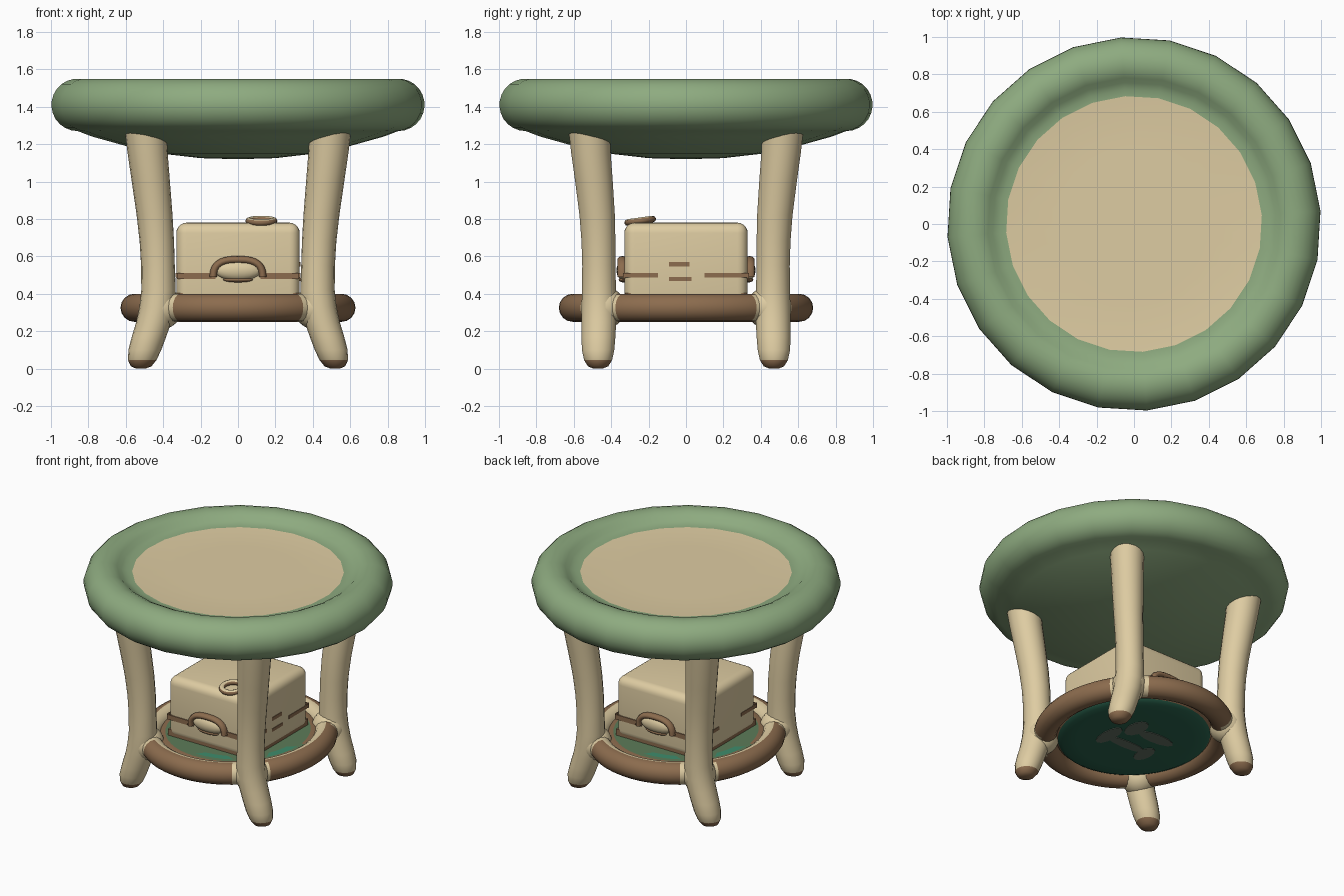
import bpy, bmesh, math
from mathutils import Vector, Matrix

if "Cube" in bpy.data.objects:
    bpy.data.objects.remove(bpy.data.objects["Cube"])

def mat(name, r, g, b):
    lin = lambda c: ((c / 255 + 0.055) / 1.055) ** 2.4
    m = bpy.data.materials.new(name)
    m.diffuse_color = (lin(r), lin(g), lin(b), 1)
    m.use_nodes = True
    m.node_tree.nodes["Principled BSDF"].inputs["Base Color"].default_value = m.diffuse_color
    return m

TAN = mat("cream wood", 222, 204, 162)
GREEN = mat("sage cushion", 142, 171, 128)
BROWN = mat("brown trim", 140, 108, 78)
MOSS = mat("moss green", 92, 124, 88)
TEAL = mat("dark teal", 42, 100, 78)
BRIGHT = mat("bright teal", 62, 140, 108)
GREY = mat("grey green", 98, 112, 98)

def finish(name, bm, mats, rule=None, angle=50):
    bmesh.ops.recalc_face_normals(bm, faces=bm.faces)
    bm.normal_update()
    if rule:
        for f in bm.faces:
            f.material_index = rule(f.calc_center_median(), f.normal)
    me = bpy.data.meshes.new(name)
    bm.to_mesh(me)
    bm.free()
    for m in mats:
        me.materials.append(m)
    ob = bpy.data.objects.new(name, me)
    bpy.context.collection.objects.link(ob)
    bpy.ops.object.select_all(action='DESELECT')
    bpy.context.view_layer.objects.active = ob
    ob.select_set(True)
    bpy.ops.object.shade_smooth_by_angle(angle=math.radians(angle))
    return ob

def loft(rings, wrap=False):
    """Skin a list of point loops; ends are capped unless wrapped."""
    bm = bmesh.new()
    vs = [[bm.verts.new(p) for p in r] for r in rings]
    n = len(vs[0])
    for k in range(len(vs) if wrap else len(vs) - 1):
        a, b = vs[k], vs[(k + 1) % len(vs)]
        for i in range(n):
            j = (i + 1) % n
            bm.faces.new((a[i], a[j], b[j], b[i]))
    if not wrap:
        bm.faces.new(vs[0])
        bm.faces.new(vs[-1])
    return bm

def circle(rx, ry, z, n, x=0, y=0, off=0):
    return [(x + rx * math.cos(off + 2 * math.pi * i / n),
             y + ry * math.sin(off + 2 * math.pi * i / n), z) for i in range(n)]

def block(name, lo, hi, m):
    bm = bmesh.new()
    lo, hi = Vector(lo), Vector(hi)
    bmesh.ops.create_cube(bm, size=1, matrix=Matrix.Translation((lo + hi) / 2) @ Matrix.Diagonal((*(hi - lo), 1)))
    return finish(name, bm, [m])

def ball(name, c, s, m):
    bm = bmesh.new()
    bmesh.ops.create_uvsphere(bm, u_segments=20, v_segments=12, radius=1,
                              matrix=Matrix.Translation(c) @ Matrix.Diagonal((*s, 1)))
    return finish(name, bm, [m])

# seat: domed underside, fat rolled rim and slightly sunken pale pad
prof = [(0.02, 1.12), (0.2, 1.125), (0.4, 1.148), (0.6, 1.19), (0.78, 1.24)]
for i in range(17):
    a = math.radians(-90 + i * 14.2)
    prof.append((0.86 + 0.14 * math.cos(a), 1.41 + 0.14 * math.sin(a)))
prof += [(0.72, 1.492), (0.685, 1.488)]
prof += [(0.4, 1.488)]
finish("seat", loft([circle(r, r, z, 24, off=math.radians(4)) for r, z in prof]), [GREEN, TAN],
       lambda c, n: int(n.z > 0.98 and c.z > 1.4 and math.hypot(c.x, c.y) < 0.66))

# legs: bowed, flared feet with brown tips
path = [(0.0, .520, .47, .025), (.012, .518, .47, .055), (.045, .512, .47, .076), (.1, .498, .47, .088),
        (.17, .476, .468, .092), (.25, .450, .466, .094), (.33, .432, .465, .095), (.42, .425, .465, .092),
        (.55, .428, .466, .090), (.68, .434, .468, .092), (.82, .446, .475, .096), (1.0, .466, .492, .102),
        (1.15, .483, .508, .107), (1.26, .493, .517, .111)]
for sx, nx in ((-1, "left"), (1, "right")):
    for sy, ny in ((-1, "front"), (1, "back")):
        rings = [circle(r, r, z, 18, sx * x, sy * y) for z, x, y, r in path]
        finish(f"{ny}_{nx}_leg", loft(rings), [TAN, BROWN], lambda c, n: int(c.z < 0.045))
        # swollen joint where leg meets the ring
        ball(f"{ny}_{nx}_joint", (sx * .41, sy * .44, .325), (.112, .115, .115), TAN)

# stretcher ring: brown outside, pale on the upper inner side and at the joints
rings = []
for i in range(64):
    a = 2 * math.pi * i / 64
    rings.append([((.553 + .075 * math.cos(t)) * math.cos(a), (.605 + .075 * math.cos(t)) * math.sin(a),
                   .325 + .075 * math.sin(t)) for t in [2 * math.pi * j / 16 for j in range(16)]])

def ring_rule(c, n):
    joint = abs(c.x) > .335 and abs(c.y) > .375
    inner = n.x * c.x + n.y * c.y < 0 and n.z > 0.3
    return int(joint or inner)
finish("stretcher_ring", loft(rings, True), [BROWN, TAN], ring_rule)

# shelf: disc inside the ring with a brown border, mossy top, teal underside
prof = [(.38, .27), (.47, .275), (.50, .29), (.54, .33), (.535, .352), (.50, .36), (.48, .36), (.3, .36)]
finish("shelf", loft([circle(r * .96, r * 1.02, z, 48) for r, z in prof]), [MOSS, TEAL, BROWN],
       lambda c, n: (0 if math.hypot(c.x, c.y) < .47 and c.z > .3 else 1 if c.z < .31 else 2))

# bright patches on the shelf top, pale blotches on its underside
for k, deg in enumerate((-75, -15, 105, 165)):
    pts = [Vector((r * math.cos(math.radians(deg + d)), r * math.sin(math.radians(deg + d)), .363))
           for r, ds in ((.46, (-16, -8, 0, 8, 16)), (.41, (11, 0, -11))) for d in ds]
    bm = bmesh.new()
    bm.faces.new([bm.verts.new(p) for p in pts])
    bmesh.ops.reverse_faces(bm, faces=bm.faces) if bm.faces[:][0].normal.z < 0 else None
    finish(f"shelf_patch_{k}", bm, [BRIGHT])
for k, (x, y, rx, ry) in enumerate([(-.1, .1, .14, .05), (.08, .12, .06, .1), (.0, -.08, .16, .04), (.16, -.06, .05, .12),
                                    (-.17, -.1, .05, .09)]):
    finish(f"underside_blotch_{k}", loft([circle(rx, ry, .266, 12, x, y), circle(rx, ry, .272, 12, x, y)]), [GREY])

# chest: rounded box with a brown foot band
box = bmesh.new()
bmesh.ops.create_cube(box, size=1, matrix=Matrix.Translation((0, 0, .565)) @ Matrix.Diagonal((.66, .66, .43, 1)))
bmesh.ops.bevel(box, geom=box.edges[:], offset=.055, segments=5, profile=.5, affect='EDGES')
finish("chest", box, [TAN])
block("chest_foot_band", (-.325, -.325, .355), (.325, .325, .405), BROWN)

for s, nm in ((-1, "front"), (1, "back")):
    # side stripes of the chest
    for e in (-1, 1):
        x0, x1 = sorted((e * .12, e * .325))
        y0, y1 = sorted((s * .325, s * .336))
        block(f"{nm}_stripe_{e}", (x0, y0, .478), (x1, y1, .512), BROWN)
    # arched handle with pale boss and lower lip
    ball(f"{nm}_boss", (0, s * .33, .525), (.125, .042, .055), TAN)
    arch = []
    for i in range(17):
        a = math.pi * i / 16
        c = Vector((.132 * math.copysign(abs(math.cos(a)) ** .7, math.cos(a)), s * .34, .49 + .092 * math.sin(a) ** .8))
        d = Vector((math.cos(a), 0, math.sin(a)))
        arch.append([c + d * .02 * math.cos(t) + Vector((0, .028 * math.sin(t), 0))
                     for t in [2 * math.pi * j / 10 for j in range(10)]])
    finish(f"{nm}_handle", loft(arch), [BROWN])
    ball(f"{nm}_lip", (0, s * .335, .475), (.08, .025, .014), BROWN)

# dashes on the chest sides
for s, nm in ((1, "right"), (-1, "left")):
    x0, x1 = sorted((s * .325, s * .333))
    dashes = [(-.325, -.15, .487, .512), (.1, .325, .487, .512)]
    if s > 0:
        dashes += [(-.09, .02, .545, .57), (-.09, .03, .468, .49)]
    for k, (y0, y1, z0, z1) in enumerate(dashes):
        block(f"{nm}_dash_{k}", (x0, y0, z0), (x1, y1, z1), BROWN)

# small tilted clasp loop on the lid
tilt = Matrix.Translation((.125, -.245, .79)) @ Matrix.Rotation(math.radians(8), 4, 'X')
loop = []
for i in range(20):
    a = 2 * math.pi * i / 20
    loop.append([tilt @ Vector(((.066 + .02 * math.cos(t)) * math.cos(a), (.066 + .02 * math.cos(t)) * math.sin(a),
                                .018 * math.sin(t))) for t in [2 * math.pi * j / 8 for j in range(8)]])
finish("lid_clasp", loft(loop, True), [BROWN, TAN], lambda c, n: int(n.z > .8))
